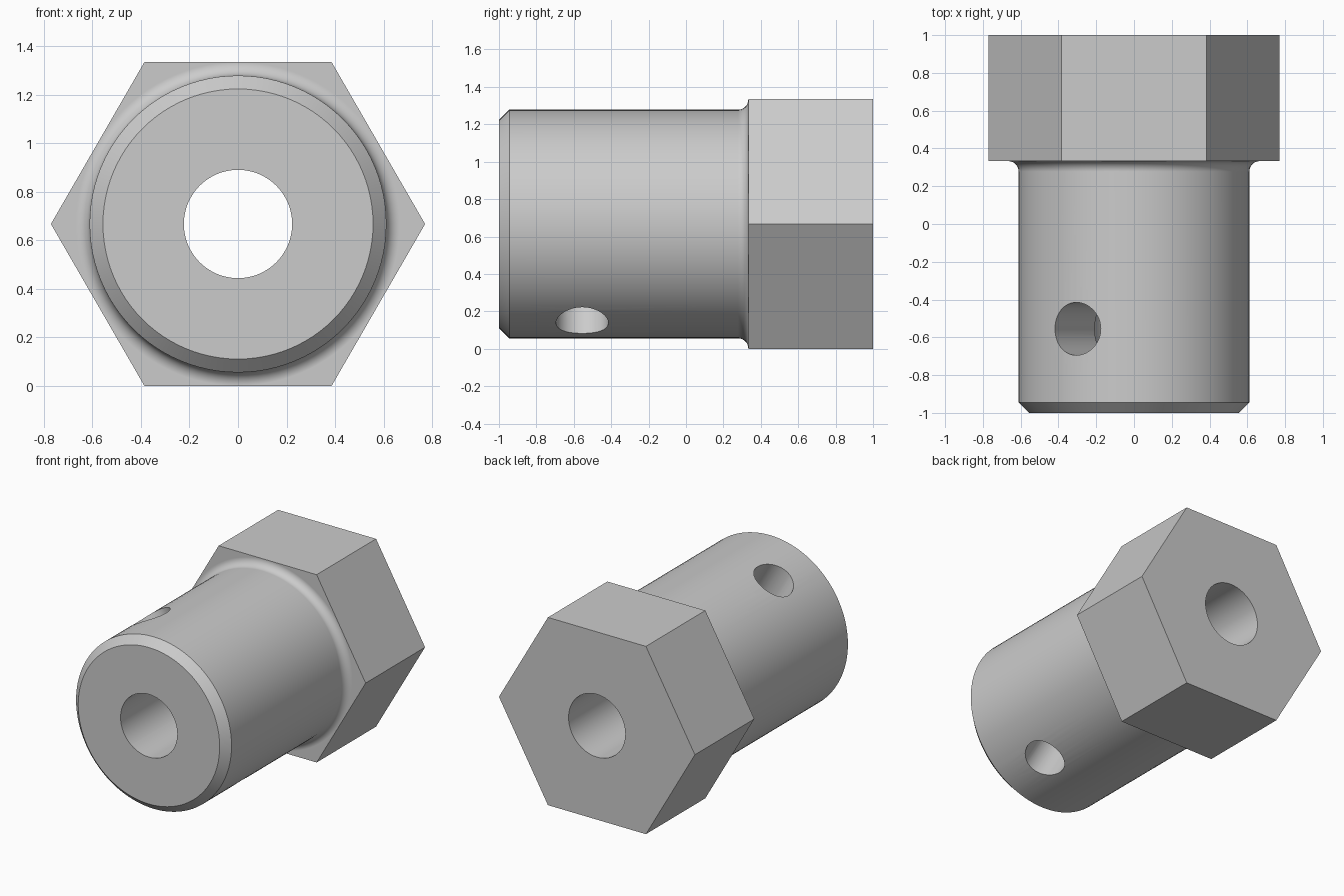
import bpy
import bmesh
import math
from mathutils import Matrix, Vector

cube = bpy.data.objects.get("Cube")
if cube:
    bpy.data.objects.remove(cube, do_unlink=True)

AXIS_Z = 0.667      # height of the long axis
INRADIUS = 0.667    # half the distance across the hex flats
STEP_Y = 0.333      # where the shaft meets the head
SHAFT_R = 0.611
EASE = 0.055        # chamfer and fillet size

grey = bpy.data.materials.new("light grey metal")
grey.use_nodes = True
colour = (0.6, 0.6, 0.6, 1)
grey.diffuse_color = colour
grey.node_tree.nodes["Principled BSDF"].inputs["Base Color"].default_value = colour


def make_object(name, bm):
    bmesh.ops.recalc_face_normals(bm, faces=bm.faces)
    mesh = bpy.data.meshes.new(name)
    bm.to_mesh(mesh)
    bm.free()
    mesh.materials.append(grey)
    obj = bpy.data.objects.new(name, mesh)
    bpy.context.collection.objects.link(obj)
    return obj


def rod(name, radius, length, direction, centre, sides):
    """Prism or cylinder along a direction."""
    bm = bmesh.new()
    turn = Vector((0, 0, 1)).rotation_difference(Vector(direction)).to_matrix().to_4x4()
    bmesh.ops.create_cone(bm, cap_ends=True, segments=sides, radius1=radius, radius2=radius,
                          depth=length, matrix=Matrix.Translation(centre) @ turn)
    return make_object(name, bm)


def lathe(name, profile, sides):
    """Spin (radius, y) points around the long axis."""
    bm = bmesh.new()
    rings = []
    for r, y in profile:
        angles = [math.tau * i / sides for i in range(sides)]
        rings.append([bm.verts.new((r * math.cos(a), y, AXIS_Z + r * math.sin(a))) for a in angles])
    for a, b in zip(rings, rings[1:]):
        for i in range(sides):
            j = (i + 1) % sides
            bm.faces.new((a[i], a[j], b[j], b[i]))
    bm.faces.new(rings[0])
    bm.faces.new(rings[-1])
    return make_object(name, bm)


def combine(target, tool, operation):
    mod = target.modifiers.new(tool.name, "BOOLEAN")
    mod.operation = operation
    mod.solver = "EXACT"
    mod.object = tool


# Hexagonal head, with corners on the left and right
head_length = 1 - STEP_Y
bolt = rod("hex_head_fitting", INRADIUS / math.cos(math.pi / 6), head_length, (0, 1, 0),
           (0, STEP_Y + head_length / 2, AXIS_Z), 6)
corner = max(bolt.data.vertices, key=lambda v: v.co.z).co
if corner.z > 2 * INRADIUS + 0.05:
    centre = Vector((0, 0, AXIS_Z))
    bolt.data.transform(Matrix.Translation(centre) @ Matrix.Rotation(math.pi / 6, 4, "Y")
                        @ Matrix.Translation(-centre))

# Shaft with a chamfered nose and a fillet into the head
fillet = [(SHAFT_R + EASE * (1 - math.cos(t)), STEP_Y - EASE + EASE * math.sin(t))
          for t in (math.pi / 2 * i / 8 for i in range(9))]
profile = [(SHAFT_R - EASE, -1), (SHAFT_R, -1 + EASE)] + fillet + [(fillet[-1][0], STEP_Y + 0.1)]
shaft = lathe("shaft", profile, 96)

# Bore along the axis, and a slanted cross hole through both walls
bore = rod("bore_cutter", 0.223, 3, (0, 1, 0), (0, 0, AXIS_Z), 64)
cross = rod("cross_hole_cutter", 0.14, 3, (-0.5, 0, math.sqrt(0.75)), (0, -0.555, AXIS_Z), 48)

combine(bolt, shaft, "UNION")
combine(bolt, bore, "DIFFERENCE")
combine(bolt, cross, "DIFFERENCE")

# Bake the result and drop the helpers
depsgraph = bpy.context.evaluated_depsgraph_get()
baked = bpy.data.meshes.new_from_object(bolt.evaluated_get(depsgraph))
bolt.modifiers.clear()
bolt.data = baked
for helper in (shaft, bore, cross):
    bpy.data.objects.remove(helper, do_unlink=True)
baked.materials.clear()
baked.materials.append(grey)
for face in baked.polygons:
    face.material_index = 0

# Smooth round surfaces, crisp edges
bpy.ops.object.select_all(action="DESELECT")
bolt.select_set(True)
bpy.context.view_layer.objects.active = bolt
bpy.ops.object.shade_smooth_by_angle(angle=math.radians(30))
weighted = bolt.modifiers.new("weighted_normals", "WEIGHTED_NORMAL")
weighted.keep_sharp = True
